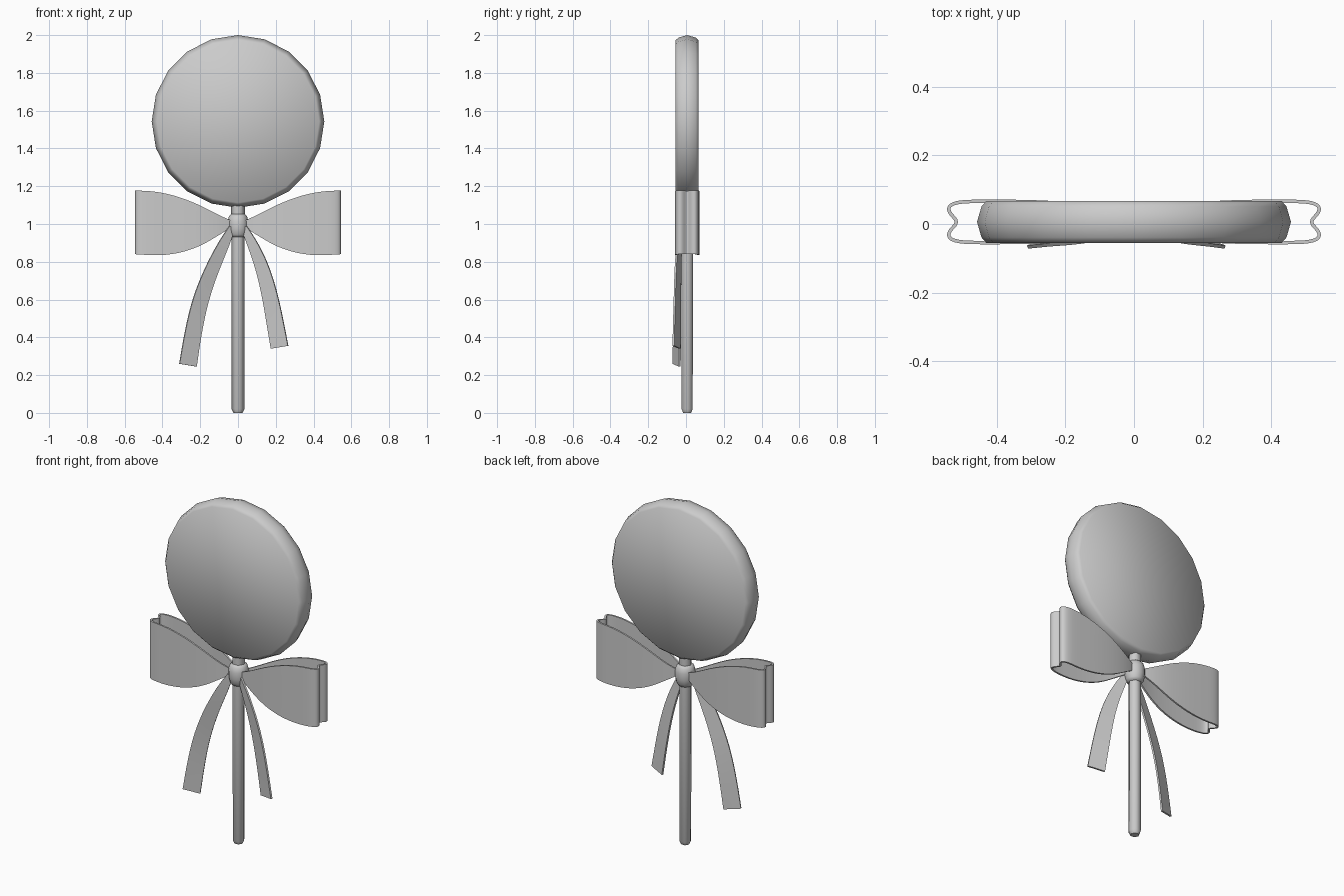
import bpy, bmesh, math
from mathutils import Matrix

if "Cube" in bpy.data.objects:
    bpy.data.objects.remove(bpy.data.objects["Cube"])

YC = 0.006  # depth of the main plane


def finish(bm, name, angle):
    bmesh.ops.recalc_face_normals(bm, faces=bm.faces)
    me = bpy.data.meshes.new(name)
    bm.to_mesh(me)
    bm.free()
    ob = bpy.data.objects.new(name, me)
    bpy.context.collection.objects.link(ob)
    return ob


def smooth(ob, angle):
    """Apply modifiers, then smooth below the given angle."""
    bpy.ops.object.select_all(action='DESELECT')
    ob.select_set(True)
    bpy.context.view_layer.objects.active = ob
    bpy.ops.object.convert(target='MESH')
    bpy.ops.object.shade_smooth_by_angle(angle=math.radians(angle))


def lathe(name, profile, sides, matrix, angle):
    """Turned solid from (radius, height) pairs."""
    bm = bmesh.new()
    rings = [[bm.verts.new((r * math.cos(2 * math.pi * i / sides),
                            r * math.sin(2 * math.pi * i / sides), h))
              for i in range(sides)] for r, h in profile]
    for a, b in zip(rings, rings[1:]):
        for i in range(sides):
            j = (i + 1) % sides
            bm.faces.new((a[i], a[j], b[j], b[i]))
    bm.faces.new(rings[0])
    bm.faces.new(rings[-1])
    bm.transform(matrix)
    smooth(finish(bm, name, angle), angle)


def ribbon(name, rows, mirror=False):
    """Thin cloth strip from pairs of edge points."""
    bm = bmesh.new()
    prev = None
    for a, b in rows:
        cur = (bm.verts.new(a), bm.verts.new(b))
        if prev:
            bm.faces.new((prev[0], prev[1], cur[1], cur[0]))
        prev = cur
    ob = finish(bm, name, 40)
    sub = ob.modifiers.new("smooth", 'SUBSURF')
    sub.levels = sub.render_levels = 2
    sub.boundary_smooth = 'PRESERVE_CORNERS'
    sol = ob.modifiers.new("thickness", 'SOLIDIFY')
    sol.thickness, sol.offset = 0.01, 0
    if mirror:
        ob.modifiers.new("mirror", 'MIRROR').use_clip = False
    smooth(ob, 40)


# candy disc, turned to face the front
lathe("candy_disc", [(0.43, -0.061), (0.444, -0.045), (0.457, 0),
                     (0.444, 0.045), (0.43, 0.061)], 20,
      Matrix.Translation((0, YC, 1.543)) @ Matrix.Rotation(math.pi / 2, 4, 'X'), 89)

# six-sided stick with a blunt tip
lathe("stick", [(0.024, 0.0), (0.034, 0.02), (0.036, 1.12)], 6,
      Matrix.Translation((0, YC, 0)), 62)

# knot around the stick
lathe("knot", [(0.038, 0.93), (0.048, 0.945), (0.055, 0.975), (0.055, 1.015),
               (0.048, 1.04), (0.036, 1.052)], 12,
      Matrix.Translation((0, YC, 0)), 60)

# bow loops: x, half depth, bottom z, top z
half = [(0.03, 0.022, 0.985, 1.015), (0.10, 0.042, 0.943, 1.045),
        (0.20, 0.055, 0.880, 1.10), (0.32, 0.060, 0.842, 1.148),
        (0.43, 0.060, 0.832, 1.172), (0.505, 0.060, 0.838, 1.176),
        (0.537, 0.050, 0.840, 1.177), (0.541, 0.035, 0.840, 1.177),
        (0.532, 0.020, 0.841, 1.176), (0.510, 0.0, 0.841, 1.176)]
loop = [(x, -d, b, t) for x, d, b, t in half] + [(x, d, b, t) for x, d, b, t in half[-2::-1]]
ribbon("bow_loops", [((x, YC + d, b), (x, YC + d, t)) for x, d, b, t in loop], True)

# hanging tails: outer edge, inner edge
ribbon("left_tail", [((-0.045, -0.03, 0.99), (-0.02, -0.02, 0.97)),
                     ((-0.10, -0.045, 0.91), (-0.045, -0.025, 0.89)),
                     ((-0.175, -0.056, 0.77), (-0.105, -0.03, 0.75)),
                     ((-0.24, -0.06, 0.61), (-0.16, -0.03, 0.59)),
                     ((-0.28, -0.064, 0.44), (-0.195, -0.03, 0.42)),
                     ((-0.31, -0.067, 0.26), (-0.22, -0.033, 0.245))])
ribbon("right_tail", [((0.045, -0.03, 0.99), (0.02, -0.02, 0.97)),
                      ((0.10, -0.045, 0.91), (0.05, -0.025, 0.89)),
                      ((0.165, -0.056, 0.78), (0.097, -0.03, 0.76)),
                      ((0.212, -0.06, 0.62), (0.132, -0.03, 0.60)),
                      ((0.241, -0.064, 0.48), (0.155, -0.03, 0.46)),
                      ((0.265, -0.067, 0.355), (0.175, -0.033, 0.34))])
